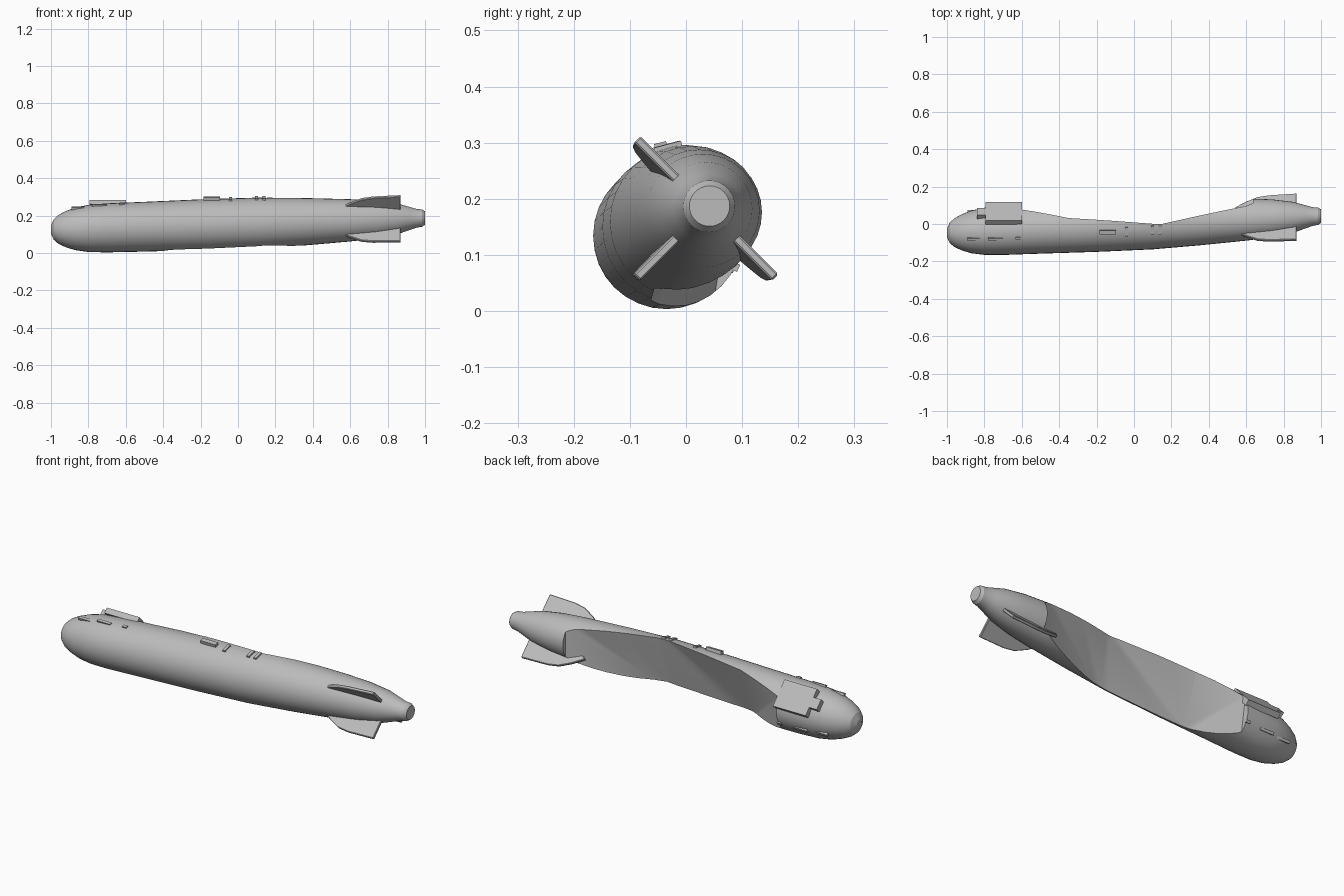
import bpy, bmesh, math
from mathutils import Vector, Matrix

cube = bpy.data.objects.get("Cube")
if cube:
    bpy.data.objects.remove(cube, do_unlink=True)

grey = bpy.data.materials.new("plain grey")
grey.use_nodes = True
grey.diffuse_color = (0.5, 0.5, 0.5, 1)
grey.node_tree.nodes["Principled BSDF"].inputs["Base Color"].default_value = (0.5, 0.5, 0.5, 1)

# Hull radius by station along x
STATIONS = [(-1, 0.022), (-0.985, 0.055), (-0.96, 0.077), (-0.92, 0.097), (-0.87, 0.114),
            (-0.8, 0.126), (-0.7, 0.131), (-0.5, 0.133), (-0.2, 0.137), (0.1, 0.137),
            (0.35, 0.127), (0.6, 0.113), (0.74, 0.101), (0.85, 0.083), (0.92, 0.061),
            (0.955, 0.05), (0.985, 0.046), (1, 0.036)]


def axis(x):
    """Point on the slightly tilted centre line."""
    return Vector((x, -0.003 + 0.045 * x, 0.156 + 0.031 * x))


def radius(x):
    for (a, ra), (b, rb) in zip(STATIONS, STATIONS[1:]):
        if a <= x <= b:
            return ra + (rb - ra) * (x - a) / (b - a)


def radial(deg):
    return Vector((0, math.cos(math.radians(deg)), math.sin(math.radians(deg))))


def finish(name, bm, angle=30):
    bmesh.ops.recalc_face_normals(bm, faces=bm.faces)
    mesh = bpy.data.meshes.new(name)
    bm.to_mesh(mesh)
    bm.free()
    mesh.materials.append(grey)
    obj = bpy.data.objects.new(name, mesh)
    bpy.context.collection.objects.link(obj)
    smooth(obj, angle)
    return obj


def smooth(obj, angle):
    bpy.ops.object.select_all(action='DESELECT')
    obj.select_set(True)
    bpy.context.view_layer.objects.active = obj
    bpy.ops.object.shade_smooth_by_angle(angle=math.radians(angle))


def make_hull(sides=32):
    bm = bmesh.new()
    rings = [[bm.verts.new(axis(x) + radial(360 * i / sides) * r) for i in range(sides)]
             for x, r in STATIONS]
    for low, high in zip(rings, rings[1:]):
        for i in range(sides):
            j = (i + 1) % sides
            bm.faces.new((low[i], low[j], high[j], high[i]))
    bm.faces.new(rings[0])
    bm.faces.new(rings[-1])
    return finish("hull", bm)


def make_cutter():
    """Convex block whose facets carve the flat faces in the rear side."""
    chords = [(-0.61, (0.08, 0.205), (0.05, 0.02)), (-0.35, (0.03, 0.265), (-0.06, 0.015)),
              (0.15, (0, 0.295), (-0.06, 0.025)), (0.64, (0.112, 0.27), (0.112, 0.06))]
    bm = bmesh.new()
    for x, top, bottom in chords:
        t, b = Vector((x, *top)), Vector((x, *bottom))
        over = (t - b) * 0.1
        for p in (t + over, b - over):
            bm.verts.new(p)
            bm.verts.new((x, 0.5, p.z))
    bmesh.ops.convex_hull(bm, input=bm.verts)
    cutter = finish("cutter", bm)
    cutter.hide_render = True
    return cutter


def block(name, x, deg, length, width, height, lift=0.0, chamfer=0.0):
    """Small block lying on the hull surface."""
    out = radial(deg)
    side = out.cross(Vector((1, 0, 0)))
    rot = Matrix((Vector((1, 0, 0)), side, out)).transposed().to_4x4()
    place = Matrix.Translation(axis(x) + out * (radius(x) + lift))
    bm = bmesh.new()
    bmesh.ops.create_cube(bm, size=1, matrix=Matrix.Diagonal((length, width, height, 1)))
    if chamfer:
        corners = [e for e in bm.edges
                   if all(v.co.x < 0 for v in e.verts) and abs(e.verts[0].co.z - e.verts[1].co.z) > 0.001]
        bmesh.ops.bevel(bm, geom=corners, offset=chamfer, segments=2, affect='EDGES')
    bmesh.ops.transform(bm, matrix=place @ rot, verts=bm.verts)
    return finish(name, bm)


def fin(name, deg, thick=0.016):
    outline = [(0.54, 0.09), (0.6, 0.13), (0.66, 0.16), (0.72, 0.17), (0.87, 0.174), (0.87, 0.04), (0.6, 0.04)]
    out = radial(deg)
    side = out.cross(Vector((1, 0, 0))) * thick
    bm = bmesh.new()
    face = bm.faces.new([bm.verts.new(axis(x) + out * r - side / 2) for x, r in outline])
    new = bmesh.ops.extrude_face_region(bm, geom=[face])["geom"]
    bmesh.ops.translate(bm, vec=side, verts=[v for v in new if isinstance(v, bmesh.types.BMVert)])
    bmesh.ops.bevel(bm, geom=bm.edges[:], offset=0.003, segments=1, affect='EDGES')
    return finish(name, bm)


# Hull with its rear side carved flat
hull = make_hull()
cutter = make_cutter()
cut = hull.modifiers.new("carve", 'BOOLEAN')
cut.operation = 'DIFFERENCE'
cut.solver = 'EXACT'
cut.object = cutter
bpy.context.view_layer.objects.active = hull
bpy.ops.object.modifier_apply(modifier=cut.name)
bpy.data.objects.remove(cutter, do_unlink=True)
smooth(hull, 20)

# Tail fins
for name, deg in (("upper_front_fin", 135), ("lower_front_fin", 225), ("lower_back_fin", 315)):
    fin(name, deg)

# Raised nose plate
block("nose_plate", -0.72, 43, 0.24, 0.145, 0.03, -0.004, 0.045)

# Nose slots, mirrored about the plate direction
for side, deg in (("front", 110), ("back", -26)):
    for i, (x, length) in enumerate(((-0.85, 0.08), (-0.74, 0.08), (-0.62, 0.025))):
        block(f"{side}_slot_{i + 1}", x, deg, length, 0.014, 0.014)

# Fittings along the top
block("top_fitting", -0.14, 104, 0.09, 0.022, 0.028, 0.002)
for i, x in enumerate((-0.04, 0.1, 0.14)):
    block(f"top_rib_{i + 1}", x, 105, 0.016, 0.05, 0.012)
